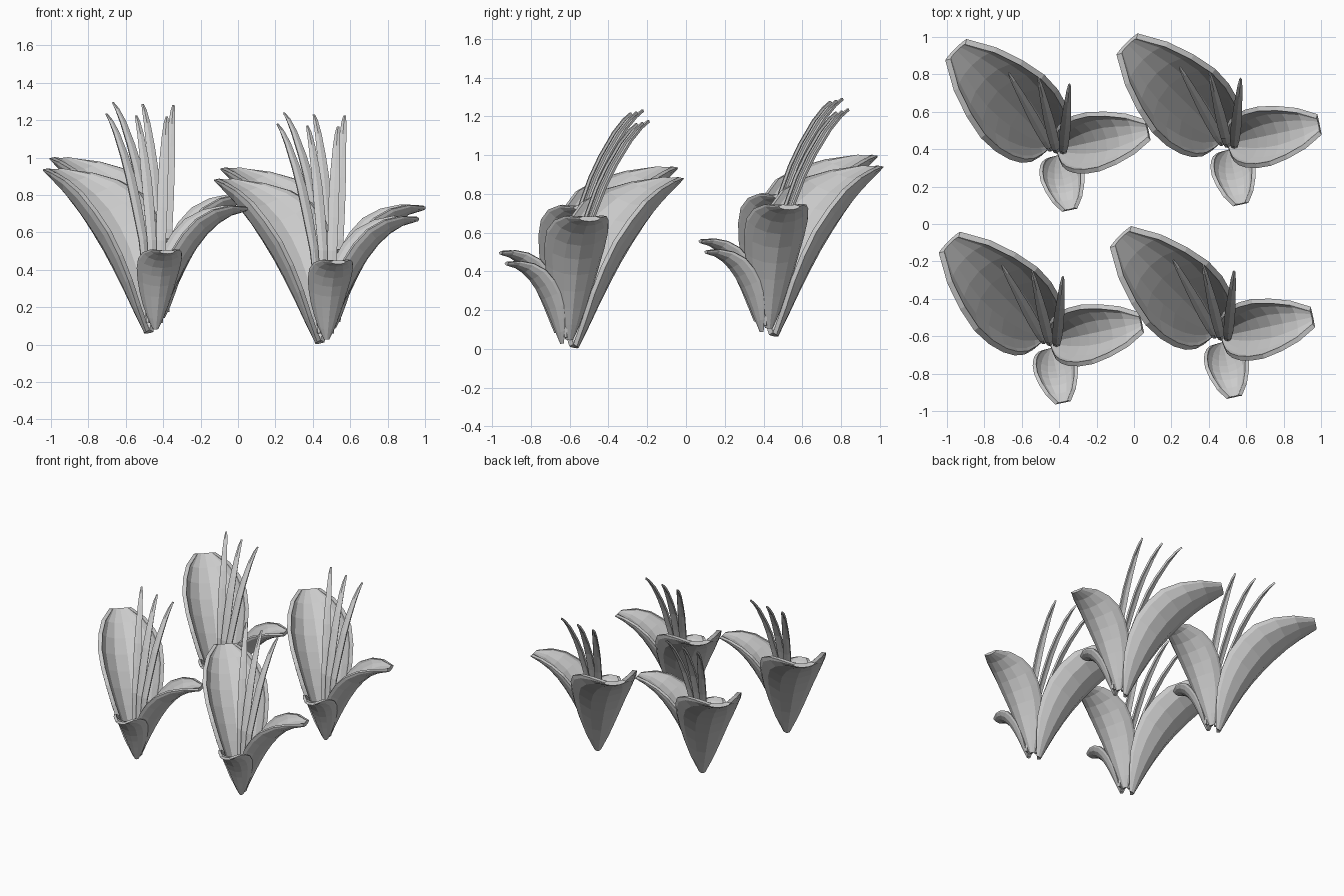
import bpy, math
from mathutils import Vector
from mathutils.geometry import interpolate_bezier

if "Cube" in bpy.data.objects:
    bpy.data.objects.remove(bpy.data.objects["Cube"])

# Four identical plants on a slightly tilted grid
STEP_X = Vector((-0.915, -0.03, 0.055))
STEP_Y = Vector((0.035, 1.03, 0.06))
OFFSETS = [("front_right", Vector((0, 0, 0))), ("front_left", STEP_X),
           ("back_right", STEP_Y), ("back_left", STEP_X + STEP_Y)]

# Half-width and cup depth along the petal, and the cupped cross-section
WIDTHS = [0.06, 0.34, 0.56, 0.74, 0.88, 0.98, 1.0, 0.88, 0.66, 0.3]
DEPTHS = [0.10, 0.40, 0.68, 0.88, 1.0, 1.0, 0.92, 0.68, 0.38, 0.08]
SECTION = [(-1, 1), (-0.97, 0.82), (-0.8, 0.46), (-0.45, 0.13), (0, 0),
           (0.45, 0.13), (0.8, 0.46), (0.97, 0.82), (1, 1)]


def grid_mesh(name, rows):
    n = len(rows[0])
    verts = [p for row in rows for p in row]
    faces = [(r * n + c, r * n + c + 1, (r + 1) * n + c + 1, (r + 1) * n + c)
             for r in range(len(rows) - 1) for c in range(n - 1)]
    mesh = bpy.data.meshes.new(name)
    mesh.from_pydata(verts, [], faces)
    return mesh


def place(name, mesh, thickness, offset):
    for tag, loc in OFFSETS:
        ob = bpy.data.objects.new(f"{name}_{tag}", mesh)
        ob.location = loc
        bpy.context.collection.objects.link(ob)
        mod = ob.modifiers.new("thickness", 'SOLIDIFY')
        mod.thickness = thickness
        mod.offset = offset


def petal(name, base, angle, ctrl, half_width, depth, thickness):
    a = math.radians(angle)
    out = Vector((math.cos(a), math.sin(a), 0))
    side = Vector((-math.sin(a), math.cos(a), 0))
    up = Vector((0, 0, 1))
    spine = interpolate_bezier(*[Vector(base) + out * d + up * z for d, z in ctrl], len(WIDTHS))
    rows = []
    for i, p in enumerate(spine):
        tan = (spine[min(i + 1, len(spine) - 1)] - spine[max(i - 1, 0)]).normalized()
        inward = tan.cross(side)
        if inward.z < 0:
            inward = -inward
        rows.append([p + side * (u * half_width * WIDTHS[i]) + inward * (h * depth * DEPTHS[i])
                     for u, h in SECTION])
    place(name, grid_mesh(name, rows), thickness, 0)


# Three cupped petals of decreasing size
petal("large_petal", (0.43, -0.57, 0.01), 135,
      [(0, 0), (0.16, 0.32), (0.36, 0.68), (0.71, 0.86)], 0.225, 0.19, 0.03)
petal("medium_petal", (0.475, -0.60, 0.05), 12,
      [(0, 0), (0.11, 0.22), (0.23, 0.58), (0.49, 0.62)], 0.15, 0.12, 0.025)
petal("small_petal", (0.475, -0.64, 0.03), -78,
      [(0, 0), (0.07, 0.16), (0.14, 0.39), (0.29, 0.41)], 0.11, 0.08, 0.02)


# Slender curved blades: (height, sideways fraction, half-width)
BLADE = [(0, 0, 0.012), (0.2, 0.04, 0.018), (0.4, 0.13, 0.024), (0.56, 0.28, 0.027),
         (0.7, 0.43, 0.026), (0.8, 0.57, 0.022), (0.91, 0.76, 0.016), (0.97, 0.9, 0.010), (1, 1, 0.003)]


def blade(name, base, tip):
    base, tip = Vector(base), Vector(tip)
    d = tip - base
    side = Vector((d.y, -d.x, 0)).normalized()
    rows = []
    for h, f, w in BLADE:
        p = base + Vector((d.x * f, d.y * f, d.z * h))
        rows.append([p - side * w, p + Vector((0, -0.006, 0)), p + side * w])
    place(name, grid_mesh(name, rows), 0.014, 0)


blade("left_blade", (0.435, -0.60, 0.06), (0.21, -0.19, 1.175))
blade("middle_blade", (0.465, -0.61, 0.06), (0.37, -0.22, 1.165))
blade("right_blade", (0.50, -0.62, 0.06), (0.535, -0.25, 1.16))
